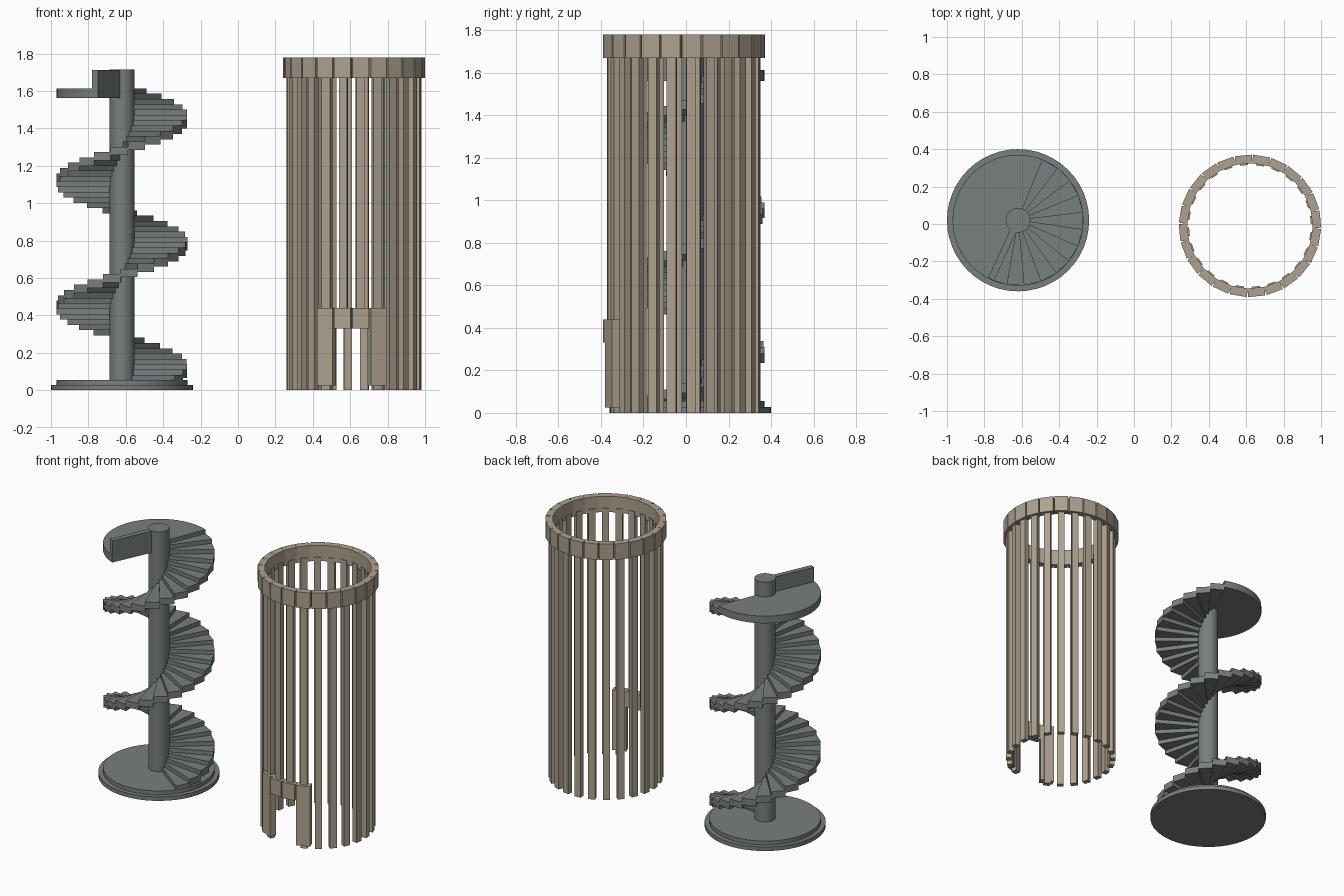
import bpy, bmesh
from math import sin, cos, radians, pi
from mathutils import Matrix

if "Cube" in bpy.data.objects:
    bpy.data.objects.remove(bpy.data.objects["Cube"])

SX, SY = -0.62, 0.02      # stair centre
CX, CY = 0.62, -0.01      # cage centre


def material(name, col):
    m = bpy.data.materials.new(name)
    m.diffuse_color = (*col, 1)
    m.use_nodes = True
    m.node_tree.nodes["Principled BSDF"].inputs["Base Color"].default_value = m.diffuse_color
    return m


stone = material("grey_stone", (0.19, 0.21, 0.21))
wood = material("tan_wood", (0.42, 0.36, 0.28))


def finish(bm, name, mat, smooth=False):
    bmesh.ops.recalc_face_normals(bm, faces=bm.faces)
    me = bpy.data.meshes.new(name)
    bm.to_mesh(me)
    bm.free()
    ob = bpy.data.objects.new(name, me)
    bpy.context.collection.objects.link(ob)
    me.materials.append(mat)
    if smooth:
        bpy.ops.object.select_all(action='DESELECT')
        ob.select_set(True)
        bpy.context.view_layer.objects.active = ob
        bpy.ops.object.shade_smooth_by_angle(angle=radians(30))
    return ob


def prism(bm, pts, z0, z1):
    lo = [bm.verts.new((x, y, z0)) for x, y in pts]
    hi = [bm.verts.new((x, y, z1)) for x, y in pts]
    bm.faces.new(lo[::-1])
    bm.faces.new(hi)
    n = len(pts)
    for i in range(n):
        j = (i + 1) % n
        bm.faces.new((lo[i], lo[j], hi[j], hi[i]))


def arc(cx, cy, r, a0, a1, n):
    return [(cx + r * cos(radians(a0 + (a1 - a0) * i / n)),
             cy + r * sin(radians(a0 + (a1 - a0) * i / n))) for i in range(n + 1)]


def disc(name, r, z0, z1, n=48):
    bm = bmesh.new()
    prism(bm, arc(SX, SY, r, 0, 360, n)[:-1], z0, z1)
    finish(bm, name, stone, True)


# radial block: trapezoid or box at angle a, from radius r0 to r1
def block(bm, cx, cy, a, r0, r1, w, z0, z1):
    c, s = cos(radians(a)), sin(radians(a))
    pts = [(cx + r * c - t * s, cy + r * s + t * c)
           for r, t in ((r0, -w / 2), (r1, -w / 2), (r1, w / 2), (r0, w / 2))]
    prism(bm, pts, z0, z1)


# round plinth and newel column
disc("base_plate", 0.38, 0, 0.028)
disc("base_step", 0.35, 0.028, 0.055)
disc("column", 0.066, 0.05, 1.715, 32)

# spiral treads climbing counter-clockwise
bm = bmesh.new()
N, A0, A1 = 54, -37, 788
da = (A1 - A0) / N
for i in range(N):
    a = A0 + i * da
    top = 0.082 + i * (1.585 - 0.082) / (N - 1)
    prism(bm, [(SX, SY)] + arc(SX, SY, 0.35, a, a + da, 1), max(top - 0.045, 0.05), top)
finish(bm, "spiral_steps", stone)

# half-round landing with a low parapet on its far edge
bm = bmesh.new()
prism(bm, arc(SX, SY, 0.35, 68, 248, 24), 1.562, 1.612)
finish(bm, "landing", stone, True)
bm = bmesh.new()
block(bm, SX, SY, 245.5, 0.03, 0.347, 0.035, 1.562, 1.712)
finish(bm, "parapet", stone)

# cage: 24 positions around; four at the front belong to the doorway
SEG, OFF = 15, -2
bars, ring, lintel, jambs = (bmesh.new() for _ in range(4))
for k in range(24):
    a = OFF + SEG * (k + 0.5)
    door = abs(a - (270 + OFF)) < 10
    frame = abs(a - (270 + OFF)) < 25
    block(bars, CX, CY, a, 0.325, 0.36, 0.044, 0.36 if door else 0, 1.70)
    block(ring, CX, CY, a, 0.332, 0.378, 0.091, 1.67, 1.78)
    if door:
        block(lintel, CX, CY, a, 0.332, 0.378, 0.091, 0.33, 0.44)
    elif frame:
        block(jambs, CX, CY, a, 0.332, 0.378, 0.091, 0.025, 0.44)
finish(bars, "cage_bars", wood)
finish(ring, "top_ring", wood)
finish(lintel, "door_lintel", wood)
finish(jambs, "door_jambs", wood)
